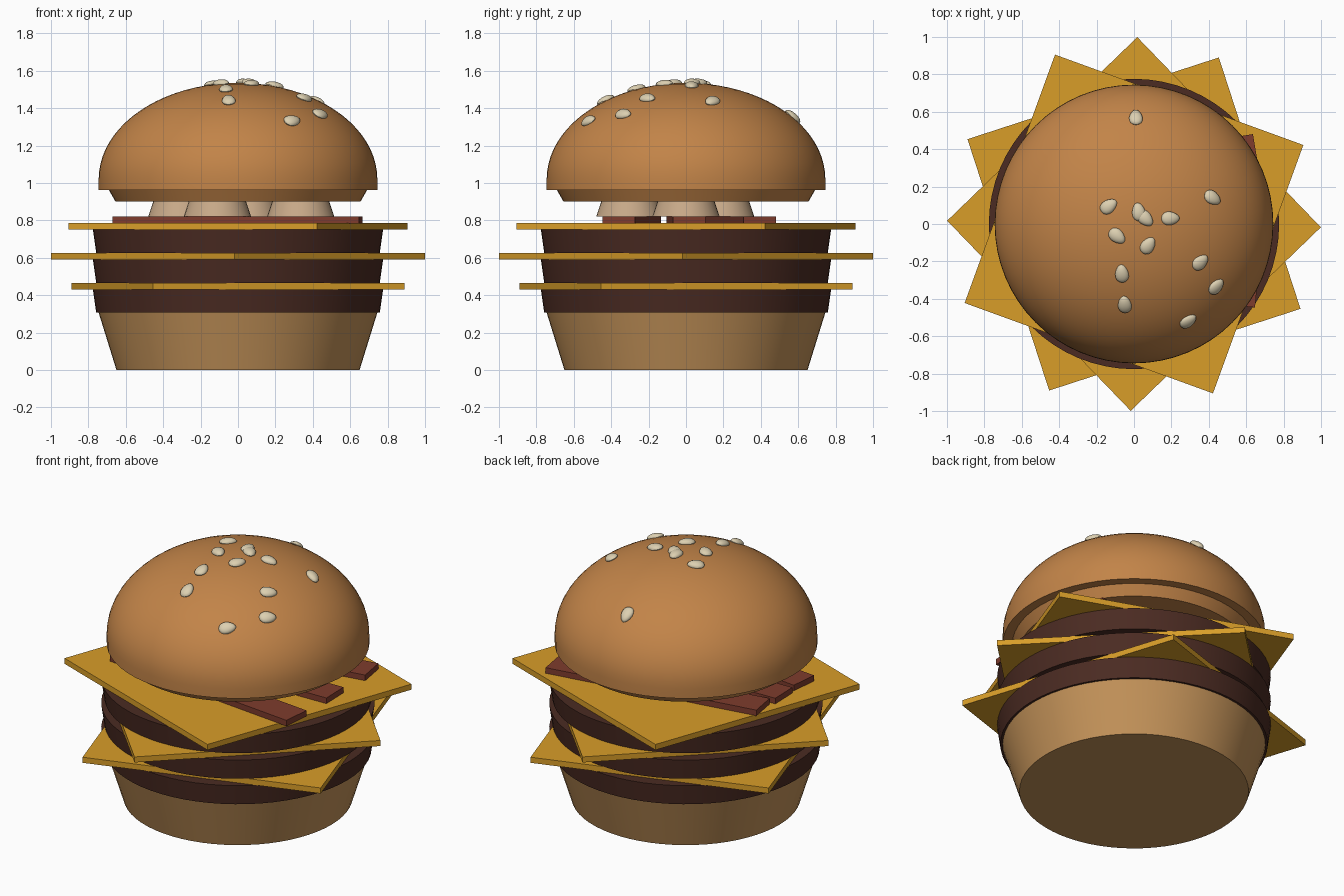
import bpy, bmesh
from math import radians, sin, cos, pi, sqrt
from mathutils import Matrix, Vector

if "Cube" in bpy.data.objects:
    bpy.data.objects.remove(bpy.data.objects["Cube"])

def material(name, rgb):
    m = bpy.data.materials.new(name)
    m.diffuse_color = (*rgb, 1)
    m.use_nodes = True
    m.node_tree.nodes["Principled BSDF"].inputs["Base Color"].default_value = m.diffuse_color
    return m

CROWN = material("crown_bread", (0.54, 0.23, 0.065))
HEEL = material("heel_bread", (0.55, 0.29, 0.10))
MEAT = material("meat", (0.07, 0.024, 0.016))
CHEESE = material("cheese", (0.69, 0.34, 0.022))
BACON = material("bacon", (0.21, 0.045, 0.026))
ONION = material("onion", (0.58, 0.40, 0.25))
SEED = material("seed", (0.72, 0.63, 0.44))

def finish(name, bm, mat, smooth=True):
    bmesh.ops.recalc_face_normals(bm, faces=bm.faces)
    me = bpy.data.meshes.new(name)
    bm.to_mesh(me)
    bm.free()
    me.materials.append(mat)
    ob = bpy.data.objects.new(name, me)
    bpy.context.collection.objects.link(ob)
    if smooth:
        bpy.ops.object.select_all(action='DESELECT')
        ob.select_set(True)
        bpy.context.view_layer.objects.active = ob
        bpy.ops.object.shade_smooth_by_angle(angle=radians(30))
    return ob

def lathe(name, profile, mat, sides=64, loc=(0, 0)):
    """Spin a (radius, z) profile around the vertical axis."""
    bm = bmesh.new()
    vs = [bm.verts.new((r, 0, z)) for r, z in profile]
    es = [bm.edges.new(p) for p in zip(vs, vs[1:])]
    bmesh.ops.spin(bm, geom=vs + es, cent=(0, 0, 0), axis=(0, 0, 1),
                   angle=2 * pi, steps=sides, use_merge=True)
    bmesh.ops.remove_doubles(bm, verts=bm.verts, dist=1e-5)
    bmesh.ops.translate(bm, verts=bm.verts, vec=(*loc, 0))
    return finish(name, bm, mat)

def disc(name, r0, r1, z0, z1, mat, **kw):
    return lathe(name, [(0, z0), (r0, z0), (r1, z1), (0, z1)], mat, **kw)

def slab(name, size, loc, angle, mat):
    bm = bmesh.new()
    bmesh.ops.create_cube(bm, size=1, matrix=Matrix.Translation(loc)
                          @ Matrix.Rotation(radians(angle), 4, 'Z')
                          @ Matrix.Diagonal((*size, 1)))
    return finish(name, bm, mat, smooth=False)

# Bottom bun
disc("bottom_bun", 0.65, 0.745, 0, 0.306, HEEL)

# Three patties, each topped by a square cheese slice turned a little further
for i in range(3):
    z = 0.306 + 0.16 * i
    disc(f"patty_{i + 1}", 0.758, 0.776, z, z + 0.125, MEAT)
    slab(f"cheese_slice_{i + 1}", (1.413, 1.413, 0.035),
         (0, 0, z + 0.1425), 45 - 27 + 26 * i, CHEESE)

# Bacon strips
for i, (y, a) in enumerate([(-0.29, -6), (0, 1.5), (0.285, 9.5)]):
    slab(f"bacon_strip_{i + 1}", (1.325, 0.175, 0.037), (-0.003, y, 0.803), a, BACON)

# Onion pieces under the top bun
for i, p in enumerate([(-0.30, 0.0), (-0.11, -0.30), (0.335, 0.0), (0.05, 0.185)]):
    disc(f"onion_{i + 1}", 0.18, 0.15, 0.82, 0.91, ONION, sides=32, loc=p)

# Top bun: stepped underside, rim and domed crown
R, ZC, H = 0.745, 1.02, 0.515
dome = [(R * cos(t), ZC + H * sin(t)) for t in (pi / 2 * k / 20 for k in range(1, 20))]
lathe("top_bun", [(0, 0.90), (0.655, 0.90), (0.69, 0.962), (R, 0.962), (R, ZC)]
      + dome + [(0, ZC + H)], CROWN)

# Sesame seeds: x, y, heading in degrees
seeds = [(0.01, 0.57, 92), (-0.135, 0.095, 35), (0.025, 0.065, 100), (0.06, 0.03, -45),
         (0.195, 0.03, 0), (0.42, 0.14, -30), (-0.09, -0.065, -40), (0.075, -0.115, 55),
         (-0.065, -0.265, 95), (0.355, -0.205, 40), (0.44, -0.335, 45),
         (-0.05, -0.43, 95), (0.29, -0.52, 40)]
for i, (x, y, a) in enumerate(seeds):
    h = sqrt(1 - (x * x + y * y) / R ** 2)
    normal = Vector((x / R ** 2, y / R ** 2, h / H))
    bm = bmesh.new()
    bmesh.ops.create_uvsphere(bm, u_segments=16, v_segments=10, radius=1)
    for v in bm.verts:          # egg-shaped outline
        v.co.y *= 1 - 0.2 * v.co.x
    tilt = Vector((0, 0, 1)).rotation_difference(normal).to_matrix().to_4x4()
    bm.transform(Matrix.Translation((x, y, ZC + H * h + 0.003)) @ tilt
                 @ Matrix.Rotation(radians(a), 4, 'Z')
                 @ Matrix.Diagonal((0.05, 0.036, 0.022, 1)))
    finish(f"sesame_seed_{i + 1}", bm, SEED)
